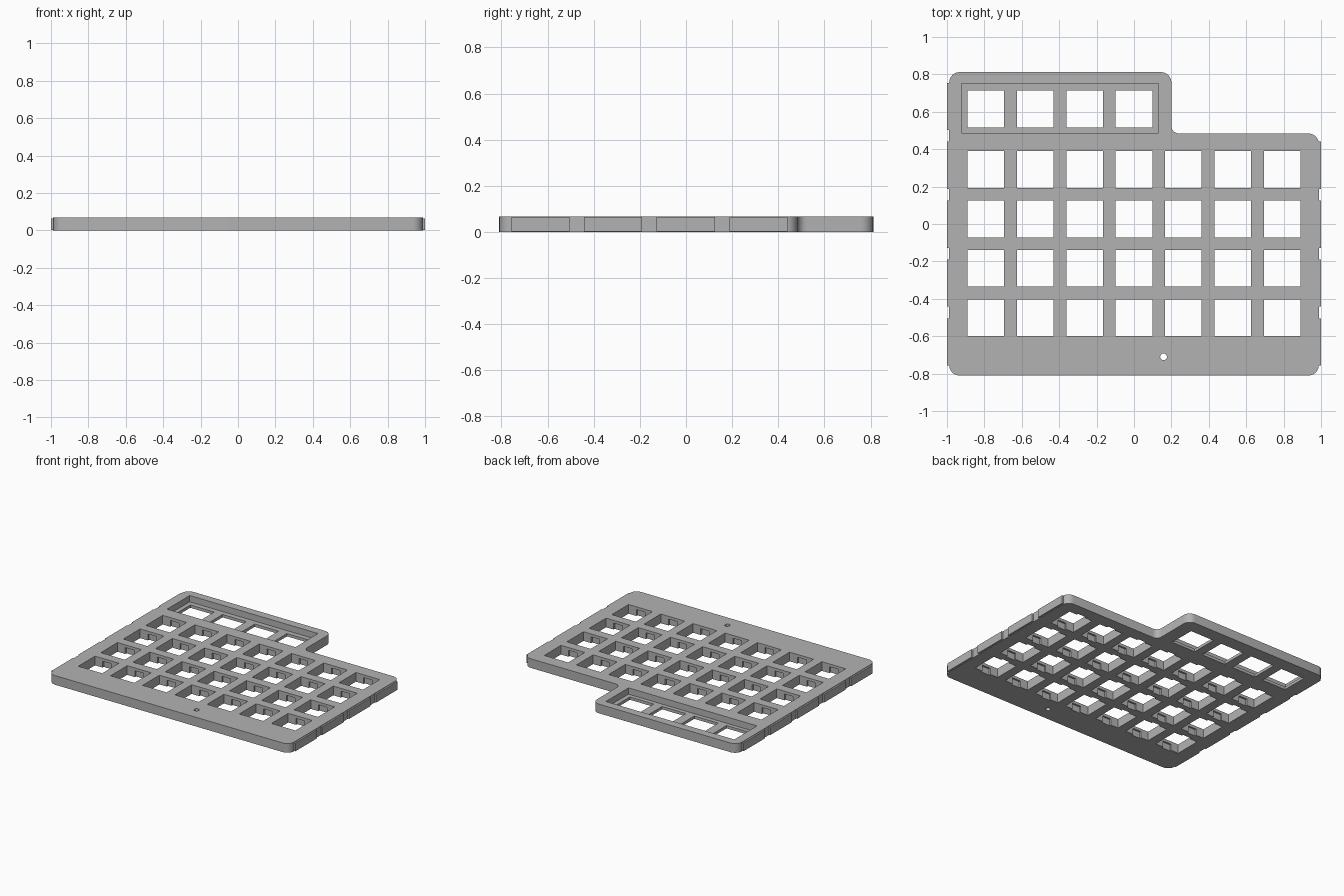
import bpy
import bmesh
from math import cos, sin, pi, radians
from mathutils import Vector, Matrix

if "Cube" in bpy.data.objects:
    bpy.data.objects.remove(bpy.data.objects["Cube"], do_unlink=True)

THICK = 0.068
PITCH = 0.264
HOLE = 0.196
SKIN = 0.021      # thin web that grips each switch
EDGE = 0.988      # side face of the body, without the snap ribs

grey = bpy.data.materials.new("plain grey")
grey.use_nodes = True
grey.diffuse_color = (0.45, 0.45, 0.45, 1)
grey.node_tree.nodes["Principled BSDF"].inputs["Base Color"].default_value = (0.45, 0.45, 0.45, 1)


def make_object(name, bm):
    bmesh.ops.recalc_face_normals(bm, faces=bm.faces)
    mesh = bpy.data.meshes.new(name)
    bm.to_mesh(mesh)
    bm.free()
    mesh.materials.append(grey)
    ob = bpy.data.objects.new(name, mesh)
    bpy.context.collection.objects.link(ob)
    return ob


def add_box(bm, x0, x1, y0, y1, z0, z1):
    size = Matrix.Diagonal((x1 - x0, y1 - y0, z1 - z0, 1))
    mid = Matrix.Translation(((x0 + x1) / 2, (y0 + y1) / 2, (z0 + z1) / 2))
    return bmesh.ops.create_cube(bm, size=1, matrix=mid @ size)["verts"]


def rounded(corners, steps=6):
    """Outline with every corner replaced by a tangent arc."""
    pts = []
    for i, (x, y, r) in enumerate(corners):
        p = Vector((x, y))
        a = (Vector(corners[i - 1][:2]) - p).normalized()
        b = (Vector(corners[(i + 1) % len(corners)][:2]) - p).normalized()
        centre = p + (a + b) * r
        for k in range(steps + 1):
            t = k / steps * pi / 2
            pts.append(centre - b * r * cos(t) - a * r * sin(t))
    return pts


def carve(target, cutter):
    """Subtract the cutter for good and remove it."""
    cutter.hide_render = True
    mod = target.modifiers.new("carve", "BOOLEAN")
    mod.operation = "DIFFERENCE"
    mod.solver = "EXACT"
    mod.object = cutter
    graph = bpy.context.evaluated_depsgraph_get()
    mesh = bpy.data.meshes.new_from_object(target.evaluated_get(graph))
    target.modifiers.clear()
    target.data = mesh
    bpy.data.objects.remove(cutter, do_unlink=True)


# L-shaped body
outline = rounded([(-EDGE, -0.81, 0.055), (EDGE, -0.81, 0.055),
                   (EDGE, 0.484, 0.055), (0.2, 0.484, 0.04),
                   (0.2, 0.812, 0.055), (-EDGE, 0.812, 0.055)])
bm = bmesh.new()
face = bm.faces.new([bm.verts.new((p.x, p.y, 0)) for p in outline])
top = bmesh.ops.extrude_face_region(bm, geom=[face])["geom"]
bmesh.ops.translate(bm, vec=(0, 0, THICK),
                    verts=[v for v in top if isinstance(v, bmesh.types.BMVert)])
plate = make_object("switch_plate", bm)

# Sunken tray around the top row
bm = bmesh.new()
add_box(bm, -0.922, 0.131, 0.486, 0.751, SKIN, THICK + 0.1)
carve(plate, make_object("tray_cutter", bm))

# Switch openings and the small round hole
cols = [(i - 3) * PITCH for i in range(7)]
rows = [0.291 - j * PITCH for j in range(4)]
main = [(x, y) for x in cols for y in rows]
upper = [(x, 0.615) for x in cols[:4]]
h = HOLE / 2
bm = bmesh.new()
for x, y in main + upper:
    add_box(bm, x - h, x + h, y - h, y + h, -0.1, 0.2)
bmesh.ops.create_cone(bm, cap_ends=True, segments=24, radius1=0.018, radius2=0.018,
                      depth=0.4, matrix=Matrix.Translation((0.158, -0.71, 0)))
carve(plate, make_object("opening_cutter", bm))

# Clip notches under the web, front and back of each main opening
bm = bmesh.new()
for x, y in main:
    add_box(bm, x - 0.035, x + 0.035, y - h - 0.013, y + h + 0.013, -0.1, THICK - SKIN)
carve(plate, make_object("clip_notch_cutter", bm))

# Snap ribs along both sides
bm = bmesh.new()
for side, count in ((1, 4), (-1, 5)):
    for k in range(count):
        y0 = -0.757 + k * 0.315
        xs = sorted((side * (EDGE - 0.004), side * 1.0))
        add_box(bm, *xs, y0, y0 + 0.252, 0.003, 0.064)
ribs = make_object("snap_ribs", bm)

# Smooth only the rounded corners
bpy.ops.object.select_all(action="DESELECT")
plate.select_set(True)
bpy.context.view_layer.objects.active = plate
bpy.ops.object.shade_smooth_by_angle(angle=radians(30))
